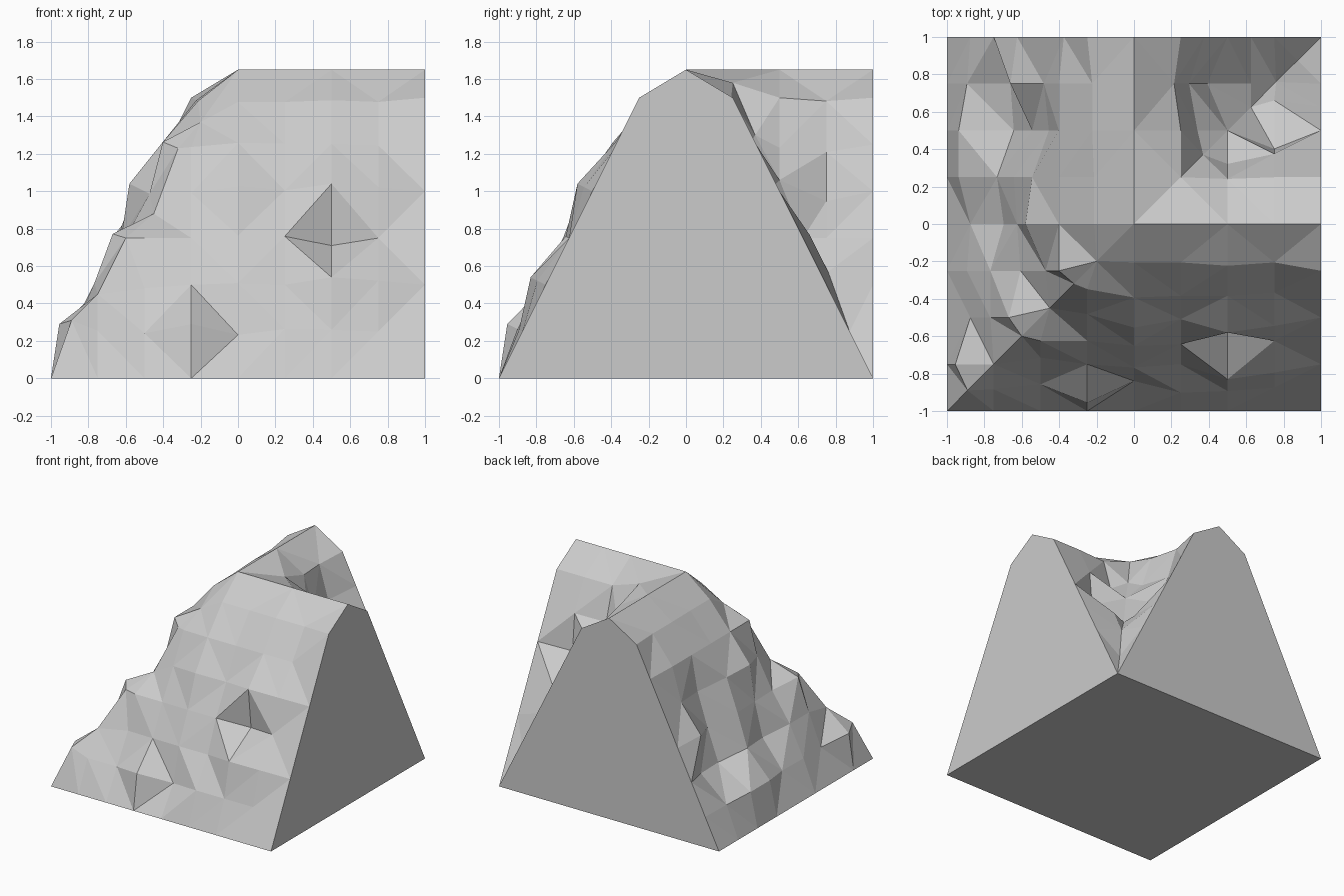
import bpy
import bmesh
import math

default_cube = bpy.data.objects.get("Cube")
if default_cube:
    bpy.data.objects.remove(default_cube, do_unlink=True)

# Rock colour
rock = bpy.data.materials.new("grey_rock")
rock.use_nodes = True
grey = (0.6, 0.6, 0.6, 1)
rock.diffuse_color = grey
rock.node_tree.nodes["Principled BSDF"].inputs["Base Color"].default_value = grey

# An L-shaped ridge: each row follows the L at one offset, columns step along it
STEP = 0.25
slope = [1 - i * STEP / 2 for i in range(7)]
offsets = [-o for o in slope] + [0] + slope[::-1]
columns = [-1 + i * STEP for i in range(9)]


def height(offset):
    return 1.65 if offset == 0 else 2 * (1 - abs(offset))


# Bumps in hundredths along the slope normal, listed back from the column next to the end wall
front_bumps = {
    -0.875: [0, 2, 3, -4, 9, -2, 1],
    -0.75: [5, 9, 0, 2, 0, -4],
    -0.625: [0, -9, 2, 3, 0, 0],
    -0.5: [5, 9, 1, 6, -2],
    -0.375: [-1, 1, 1, 2, -3],
    -0.25: [-5, -3, -5, -5],
    0.25: [0, -1],
    0.375: [0, -6],
    0.5: [-11],
    0.625: [4],
}
side_bumps = {
    -0.875: [2, 7, 7, 0, 2, 0, 9],
    -0.75: [-10, -12, -2, -6, 2, 2],
    -0.625: [4, -9, 2, 0, -2, 5],
    -0.5: [-2, -5, 5, 9, -3],
    -0.375: [3, 3, 3, 3, 3],
    -0.25: [-3, -3, -4, -4],
    0.25: [-4, 0],
    0.375: [-9, -4],
    0.5: [-12],
}
# Hip and valley points: offset -> (plan position, height)
corners = {
    -0.875: (-0.89, 0.31), -0.75: (-0.75, 0.45), -0.625: (-0.6, 0.75),
    -0.5: (-0.45, 0.88), -0.375: (-0.32, 1.23), -0.25: (-0.2, 1.37),
    0.25: (0.25, 1.58), 0.375: (0.37, 1.3), 0.5: (0.5, 1.06), 0.75: (0.76, 0.57),
}


def surface_point(along, offset, bumps, swap):
    if along <= offset:
        place, z = corners.get(offset, (offset, height(offset)))
        return (place, place, z)
    row = bumps.get(offset, [])
    index = round((1 - along) / STEP) - 1
    bump = row[index] / 100 if 0 <= index < len(row) else 0
    across = offset + math.copysign(0.894, offset) * bump
    z = height(offset) + 0.447 * bump
    return (across, along, z) if swap else (along, across, z)


# Sloping rock faces on both legs of the L
bm = bmesh.new()
for bumps, swap in ((front_bumps, False), (side_bumps, True)):
    grid = [[bm.verts.new(surface_point(c, o, bumps, swap)) for c in columns]
            for o in offsets]
    for low, high in zip(grid, grid[1:]):
        for i in range(len(columns) - 1):
            bm.faces.new((low[i], low[i + 1], high[i + 1], high[i]))
bmesh.ops.remove_doubles(bm, verts=bm.verts, dist=0.0005)
bmesh.ops.triangulate(bm, faces=bm.faces, quad_method='SHORT_EDGE')

# Flat end walls and base
right_wall = sorted((v for v in bm.verts if v.co.x > 0.999), key=lambda v: v.co.y)
back_wall = sorted((v for v in bm.verts if v.co.y > 0.999), key=lambda v: v.co.x)
base = sorted((v for v in bm.verts if v.co.z < 0.001),
              key=lambda v: math.atan2(v.co.y, v.co.x))
for loop in (right_wall, back_wall, base):
    bm.faces.new(loop)
bmesh.ops.recalc_face_normals(bm, faces=bm.faces)

mesh = bpy.data.meshes.new("cliff_corner")
bm.to_mesh(mesh)
bm.free()
mesh.materials.append(rock)
cliff = bpy.data.objects.new("cliff_corner", mesh)
bpy.context.collection.objects.link(cliff)
